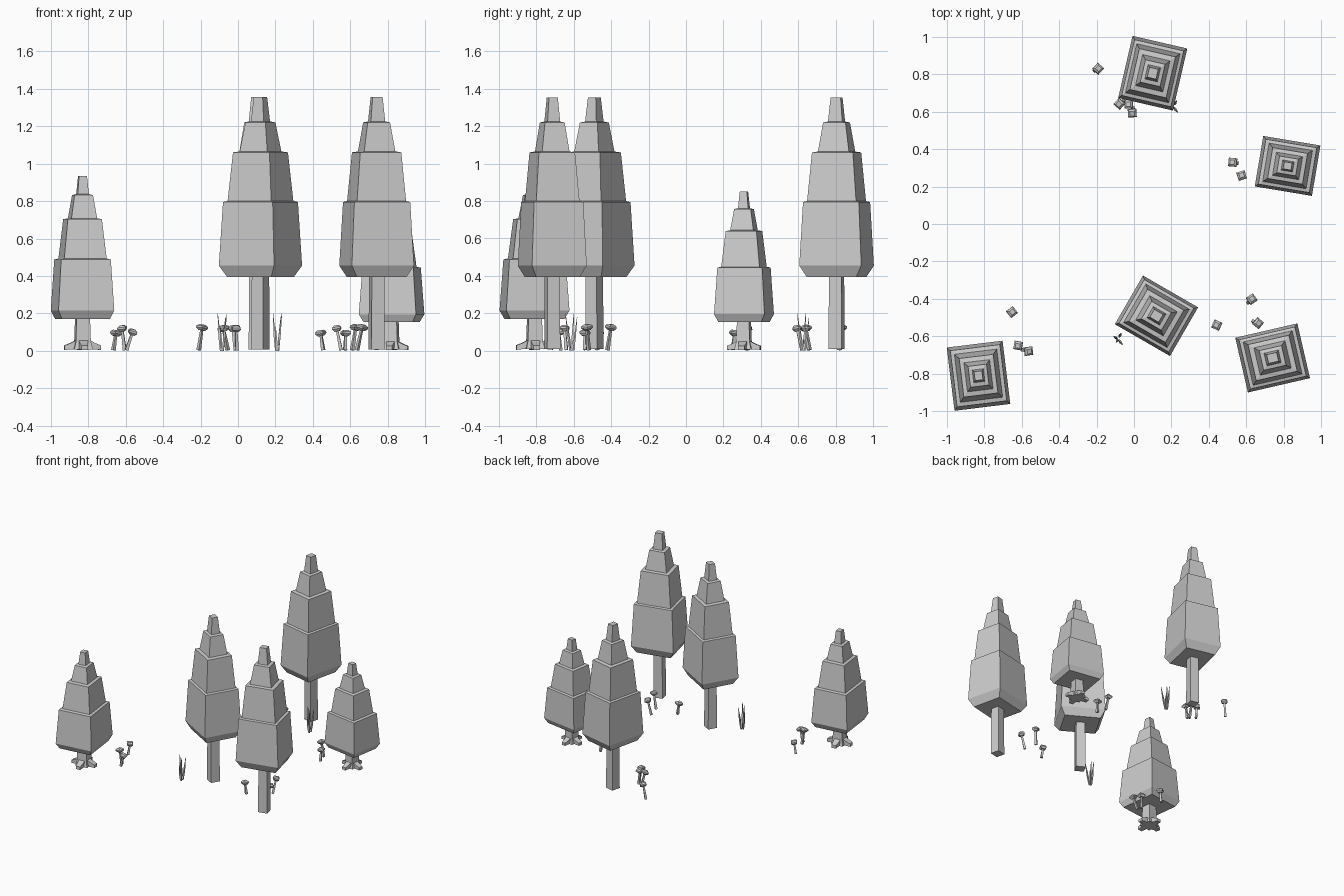
import bpy, math, random
from mathutils import Vector, Matrix

if "Cube" in bpy.data.objects:
    bpy.data.objects.remove(bpy.data.objects["Cube"])

random.seed(4)


def loft(name, rings, matrix=Matrix()):
    """Closed four-sided solid through rings of (cx, cy, z, half_x, half_y)."""
    verts, faces = [], []
    for cx, cy, z, hx, hy in rings:
        for sx, sy in ((-1, -1), (1, -1), (1, 1), (-1, 1)):
            verts.append((cx + sx * hx, cy + sy * hy, z))
    for r in range(len(rings) - 1):
        for i in range(4):
            j = (i + 1) % 4
            faces.append((r * 4 + i, r * 4 + j, r * 4 + 4 + j, r * 4 + 4 + i))
    last = len(verts) - 4
    faces += [(3, 2, 1, 0), (last, last + 1, last + 2, last + 3)]
    mesh = bpy.data.meshes.new(name)
    mesh.from_pydata(verts, [], faces)
    obj = bpy.data.objects.new(name, mesh)
    obj.matrix_world = matrix
    bpy.context.collection.objects.link(obj)
    return obj


# Canopy profiles: (height, share of the widest size), ledges included
TALL = [(.395, .80), (.455, 1), (.795, .90), (.80, .79), (1.06, .66),
        (1.065, .50), (1.22, .36), (1.225, .23), (1.355, .16)]
SHORT = [(.17, .86), (.215, 1), (.488, .89), (.493, .76), (.703, .61),
         (.708, .46), (.832, .33), (.837, .20), (.935, .14)]
HALF_X, HALF_Y = .17, .15


def tree(x, y, turn, profile, size=1.0):
    m = (Matrix.Translation((x, y, 0)) @ Matrix.Rotation(math.radians(turn), 4, 'Z')
         @ Matrix.Scale(size, 4))
    loft("canopy", [(0, 0, z, HALF_X * s, HALF_Y * s) for z, s in profile], m)
    if profile is TALL:
        loft("trunk", [(0, 0, .008, .036, .036), (0, 0, .40, .034, .034)], m)
    else:
        # short trunk flares out into four roots
        loft("trunk", [(0, 0, .008, .05, .05), (0, 0, .05, .04, .04),
                       (0, 0, .175, .036, .036)], m)
        for k in range(4):
            out = (m @ Matrix.Rotation(k * math.pi / 2, 4, 'Z')
                   @ Matrix.Rotation(math.pi / 2, 4, 'Y'))
            # after the turn: local -x is up, local z is outward
            loft("root", [(-.034, 0, .03, .026, .025), (-.024, 0, .07, .016, .022),
                          (-.017, 0, .098, .012, .018)], out)


tree(.10, .805, 77, TALL)
tree(.12, -.49, -30, TALL)
tree(.74, -.715, 13, TALL)
tree(-.83, -.81, -83, SHORT)
tree(.82, .31, -9.5, SHORT, .91)


def mushroom(x, y, height, lean_x, lean_y):
    """Cap centre at x, y; the foot is offset by the lean."""
    foot = Vector((x - lean_x, y - lean_y, .004))
    axis = Vector((x, y, height)) - foot
    m = (Matrix.Translation(foot) @ axis.to_track_quat('Z', 'Y').to_matrix().to_4x4()
         @ Matrix.Rotation(random.uniform(0, 1.5), 4, 'Z'))
    h = axis.length
    loft("mushroom_stem", [(0, 0, 0, .009, .009), (0, 0, h - .02, .006, .006)], m)
    loft("mushroom_cap", [(0, 0, h - .026, .013, .013), (0, 0, h - .013, .023, .023),
                          (0, 0, h - .003, .022, .022), (0, 0, h + .006, .012, .012)], m)


for spec in [(-.19, .83, .135, .02, .01), (-.08, .64, .13, -.025, -.02),
             (-.03, .64, .13, -.015, .01), (-.01, .59, .13, -.005, -.03),
             (.525, .33, .13, -.025, .005), (.575, .26, .105, .003, .01),
             (.63, -.40, .135, .02, .02), (.665, -.53, .135, .03, -.01),
             (.44, -.54, .105, -.015, 0), (-.65, -.47, .105, .015, .005),
             (-.62, -.65, .13, -.015, -.01), (-.56, -.68, .11, .035, -.01)]:
    mushroom(*spec)


# Grass tufts: thin blades, widest low down, leaning apart
def tuft(x, y):
    for ox, oy, lx, ly, h in [(-.008, 0, -.015, .01, .20), (.006, .008, .012, .02, .18),
                              (.004, -.01, .02, -.025, .20), (-.004, -.006, -.005, -.015, .13)]:
        loft("grass_blade", [(ox, oy, 0, .004, .004),
                             (ox + lx * .4, oy + ly * .4, h * .4, .006, .005),
                             (ox + lx, oy + ly, h, .001, .001)],
             Matrix.Translation((x, y, 0)))


tuft(-.085, -.61)
tuft(.21, .63)
